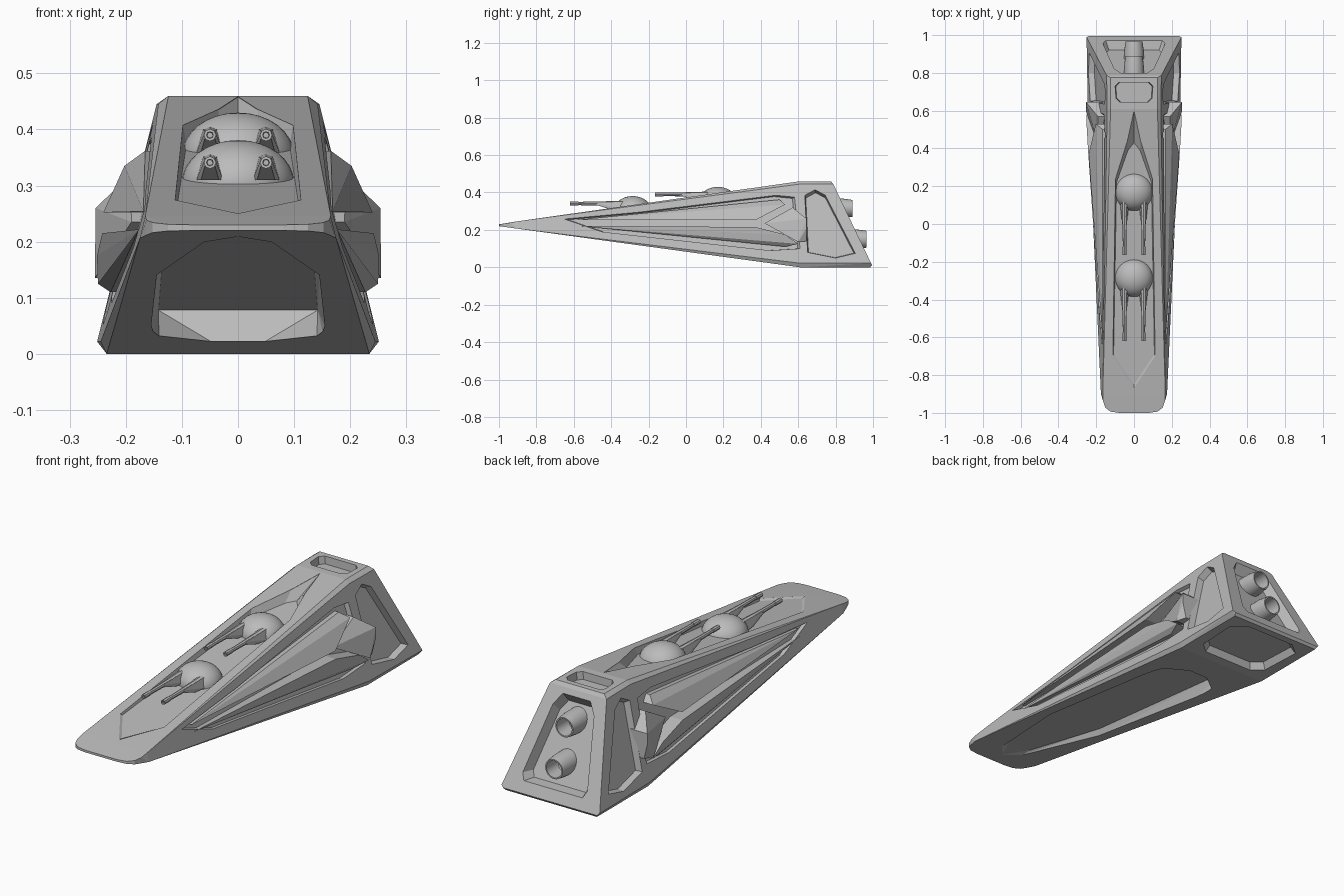
import bpy, bmesh, math
from mathutils import Vector

if "Cube" in bpy.data.objects:
    bpy.data.objects.remove(bpy.data.objects["Cube"])

grey = bpy.data.materials.new("hull grey")
grey.diffuse_color = (0.5, 0.5, 0.5, 1)
grey.use_nodes = True
grey.node_tree.nodes["Principled BSDF"].inputs["Base Color"].default_value = grey.diffuse_color


# Planes of the wedge hull
def side_x(y, z):
    return 0.24 + 0.0166 * y - 0.2427 * z


def top_z(y):
    return min(0.373 + 0.141 * y, 0.46)


def belly_z(y):
    return max(0.0825 - 0.1375 * y, 0.0)


def back_y(z):
    return 1 - 0.478 * z


def finish(name, bm):
    bmesh.ops.recalc_face_normals(bm, faces=bm.faces[:])
    me = bpy.data.meshes.new(name)
    bm.to_mesh(me)
    bm.free()
    me.materials.append(grey)
    ob = bpy.data.objects.new(name, me)
    bpy.context.collection.objects.link(ob)
    return ob


def select(ob):
    bpy.ops.object.select_all(action='DESELECT')
    ob.select_set(True)
    bpy.context.view_layer.objects.active = ob


def smooth(ob, angle=35):
    select(ob)
    bpy.ops.object.shade_smooth_by_angle(angle=math.radians(angle))


def hull(name, pts):
    bm = bmesh.new()
    for p in pts:
        bm.verts.new(p)
    r = bmesh.ops.convex_hull(bm, input=bm.verts[:])
    junk = {g for g in r["geom_interior"] + r["geom_unused"] if isinstance(g, bmesh.types.BMVert)}
    bmesh.ops.delete(bm, geom=list(junk), context='VERTS')
    bmesh.ops.dissolve_limit(bm, angle_limit=0.01, verts=bm.verts[:], edges=bm.edges[:])
    return finish(name, bm)


def loft(name, rings):
    bm = bmesh.new()
    vs = [[bm.verts.new(p) for p in r] for r in rings]
    n = len(vs[0])
    for a, b in zip(vs, vs[1:]):
        for i in range(n):
            j = (i + 1) % n
            bm.faces.new((a[i], a[j], b[j], b[i]))
    bm.faces.new(vs[0][::-1])
    bm.faces.new(vs[-1])
    return finish(name, bm)


def panel(name, pts, normal, depth, shrink):
    """Cutter for a recessed panel with sloping walls."""
    pts = [Vector(p) for p in pts]
    n = Vector(normal).normalized()
    c = sum(pts, Vector()) / len(pts)
    return loft(name, [[p + n * 0.02 for p in pts], pts,
                       [c + (p - c) * shrink - n * depth for p in pts]])


def both(half):
    """Mirror a half outline of (x, v), listed top to bottom on +x."""
    return half + [(-x, v) for x, v in reversed(half) if x > 0]


# Main hull: wedge with rounded nose, chamfered corners and raked stern
pts = []
for s in (1, -1):
    for x, y in ((0.08, -1.0), (0.125, -0.993), (0.152, -0.972), (0.163, -0.94)):
        pts += [(s * x, y, top_z(y) - 0.002), (s * x, y, belly_z(y))]
    pts += [(s * side_x(-0.9, top_z(-0.9)), -0.9, top_z(-0.9)),
            (s * side_x(-0.9, belly_z(-0.9)), -0.9, belly_z(-0.9))]
    for y, yr in ((0.61, 0.61), (0.775, back_y(0.445))):
        pts += [(s * 0.124, y, 0.46), (s * side_x(yr, 0.445), yr, 0.445)]
    for y, yr in ((0.61, 0.61), (0.985, back_y(0.022))):
        pts += [(s * 0.234, y, 0), (s * side_x(yr, 0.022), yr, 0.022)]
    pts.append((s * 0.24, back_y(0.012), 0.012))
body = hull("hull", pts)

# Recess cutters: the gun deck starts level with the nose and deepens rearward
cutters = []
rim = both([(0, 0.6), (0.035, 0.44), (0.098, 0.24), (0.112, -0.70), (0, -0.87)])
floor = both([(0, 0.43), (0.032, 0.39), (0.092, 0.22), (0.108, -0.69), (0, -0.85)])
cutters.append(loft("deck_cut", [[(x, y, 0.395 + 0.141 * y) for x, y in rim],
                                 [(x, y, 0.373 + 0.141 * y) for x, y in rim],
                                 [(x, y, 0.347 + 0.116 * y) for x, y in floor]]))
vent = both([(0.08, 0.75), (0.10, 0.73), (0.095, 0.665), (0.075, 0.645)])
cutters.append(panel("vent_cut", [(x, y, 0.46) for x, y in vent], (0, 0, 1), 0.035, 0.96))
stern = both([(0.07, 0.42), (0.105, 0.37), (0.165, 0.09), (0.15, 0.06)])
cutters.append(panel("stern_cut", [(x, back_y(z), z) for x, z in stern],
                     (0, 1, 0.478), 0.045, 0.88))
under = both([(0.13, 0.95), (0.19, 0.90), (0.18, 0.70), (0.13, 0.655)])
cutters.append(panel("under_cut", [(x, y, 0) for x, y in under], (0, 0, -1), 0.03, 0.9))

# Long belly bay whose ceiling follows the slope of the belly
bay = []
for s in (1, -1):
    for x, y in ((0, -0.92), (0.06, -0.85), (0.145, -0.42), (0.155, 0.24), (0.14, 0.32), (0, 0.43)):
        bay += [(s * x, y, belly_z(y)), (s * x, y, belly_z(y) - 0.03)]
    for x, y, z in ((0.06, -0.80, 0.202), (0.135, -0.4, 0.165), (0.142, 0.48, 0.078)):
        bay.append((s * x, y, z))
cutters.append(hull("bay_cut", bay))

long_panel = [(-0.65, 0.258), (-0.25, 0.295), (0.48, 0.385), (0.58, 0.375),
              (0.61, 0.10), (0.45, 0.09), (-0.45, 0.19)]
rear_panel = [(0.635, 0.385), (0.69, 0.415), (0.745, 0.385), (0.905, 0.075), (0.80, 0.05), (0.65, 0.08)]
for s in (1, -1):
    for nm, outline, depth, shrink in (("long", long_panel, 0.015, 0.975),
                                       ("rear", rear_panel, 0.03, 0.95)):
        cutters.append(panel(nm + "_side_cut", [(s * side_x(y, z), y, z) for y, z in outline],
                             (s, -0.0166, 0.2427), depth, shrink))

for c in cutters:
    c.hide_render = True
    m = body.modifiers.new(c.name, 'BOOLEAN')
    m.operation, m.solver, m.object = 'DIFFERENCE', 'EXACT', c
select(body)
for m in [m.name for m in body.modifiers]:
    bpy.ops.object.modifier_apply(modifier=m)
for c in cutters:
    bpy.data.objects.remove(c)

# Side fairings above and below a groove, with a vane in the rear notch
fairings = {
    "upper_fairing": [(-0.58, 0.254, 0), (0.37, 0.252, 0.055), (0.53, 0.335, 0.035),
                      (0.50, 0.362, 0.005), (-0.2, 0.285, -0.006)],
    "lower_fairing": [(-0.58, 0.222, 0), (0.37, 0.215, 0.048), (0.53, 0.175, 0.045),
                      (0.60, 0.125, 0.03), (0.53, 0.11, 0.005), (-0.2, 0.19, -0.006)],
    "notch_vane": [(0.42, 0.235, 0), (0.645, 0.26, 0.066), (0.645, 0.21, 0.054),
                   (0.60, 0.135, 0.038), (0.57, 0.32, 0.02), (0.645, 0.14, 0.02)],
}
for s, side in ((1, "right"), (-1, "left")):
    for nm, data in fairings.items():
        p = []
        for y, z, out in data:
            x = side_x(y, z)
            p += [(s * (x + out), y, z), (s * (x - 0.03), y, z)]
        hull(f"{side}_{nm}", p)

# Two gun turrets: flattened dome and twin tapered barrels
for label, y0, z0 in (("front", -0.285, 0.305), ("rear", 0.17, 0.354)):
    bm = bmesh.new()
    bmesh.ops.create_uvsphere(bm, u_segments=32, v_segments=16, radius=0.1)
    bmesh.ops.scale(bm, vec=(1, 1, 0.76), verts=bm.verts[:])
    bmesh.ops.translate(bm, vec=(0, y0, z0), verts=bm.verts[:])
    smooth(finish(label + "_turret_dome", bm))
    for s in (1, -1):
        zb = z0 + 0.036
        rings = []
        for dy, r in ((-0.05, 0.015), (-0.18, 0.011), (-0.29, 0.009), (-0.29, 0.011),
                      (-0.335, 0.011), (-0.335, 0.006), (-0.31, 0.005)):
            rings.append([(s * 0.05 + r * math.cos(a * math.pi / 4), y0 + dy,
                           zb + r * math.sin(a * math.pi / 4)) for a in range(8)])
        loft(label + "_barrel", rings)
        hull(label + "_barrel_mount",
             [(s * 0.05 + x, y0 + dy, z0 + h) for x, dy, h in
              ((-0.024, -0.06, 0.005), (0.024, -0.06, 0.005), (-0.012, -0.06, 0.047),
               (0.012, -0.06, 0.047), (-0.016, -0.12, 0.005), (0.016, -0.12, 0.005),
               (-0.009, -0.2, 0.042), (0.009, -0.2, 0.042), (-0.009, -0.2, 0.030),
               (0.009, -0.2, 0.030))])

# Two hollow engine tubes in the stern recess
for label, y1, z0 in (("upper", 0.89, 0.315), ("lower", 0.965, 0.15)):
    rings = []
    for y, r in ((y1 - 0.15, 0.052), (y1 - 0.05, 0.052), (y1, 0.045), (y1, 0.039), (y1 - 0.08, 0.036)):
        rings.append([(r * math.cos(a * math.pi / 12), y, z0 + r * math.sin(a * math.pi / 12))
                      for a in range(24)])
    smooth(loft(label + "_engine_tube", rings))
